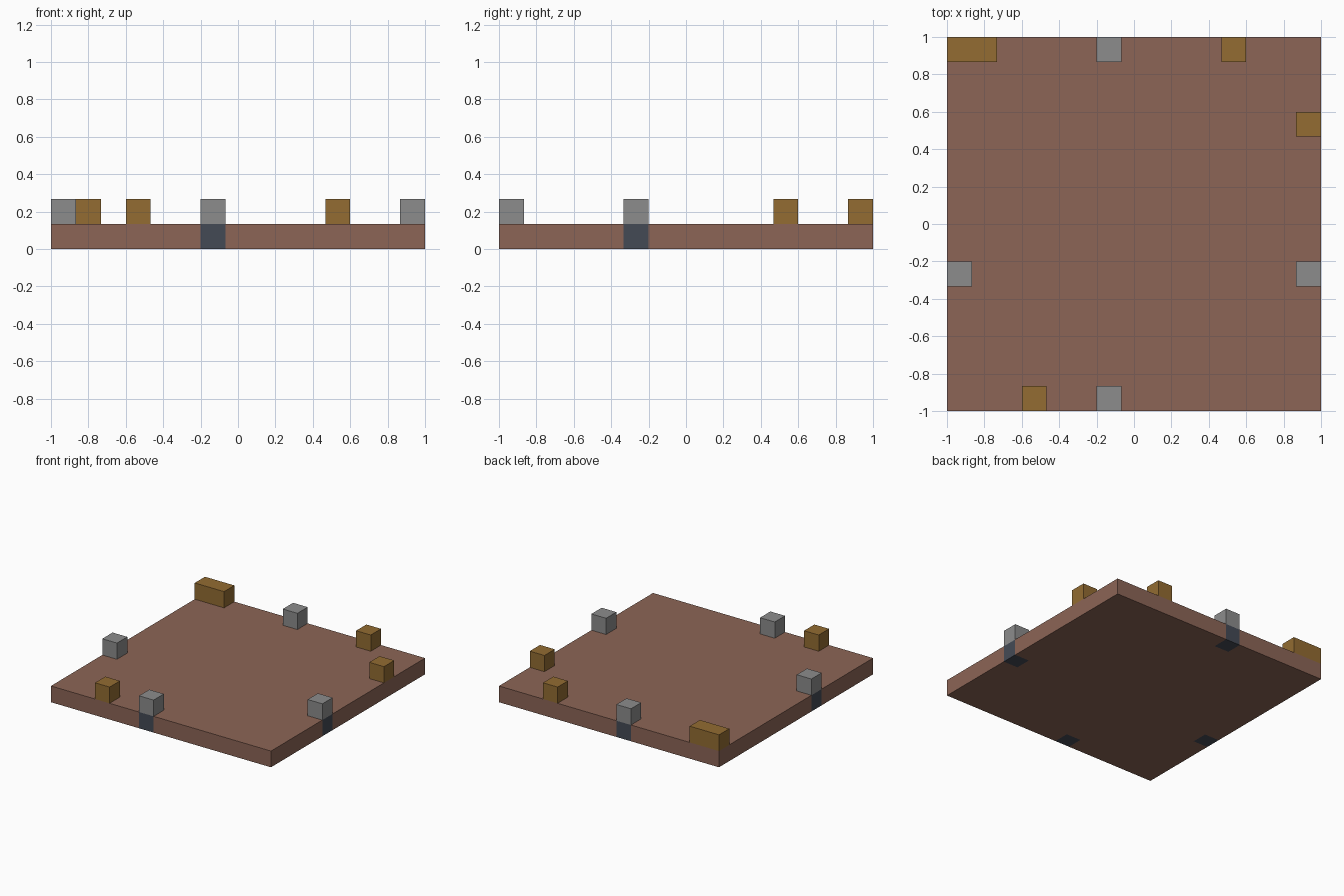
import bpy
import bmesh
from mathutils import Matrix, Vector

default = bpy.data.objects.get("Cube")
if default:
    bpy.data.objects.remove(default, do_unlink=True)

CELLS = 15
S = 2 / CELLS  # edge of one block


def material(name, rgb):
    """Flat material from 0-255 display values."""
    linear = [((c / 255 + 0.055) / 1.055) ** 2.4 for c in rgb] + [1]
    mat = bpy.data.materials.new(name)
    mat.use_nodes = True
    mat.diffuse_color = linear
    mat.node_tree.nodes["Principled BSDF"].inputs["Base Color"].default_value = linear
    return mat


brown = material("brown", (140, 101, 86))
grey = material("grey", (140, 140, 140))
slate = material("dark_slate", (68, 74, 85))
ochre = material("ochre", (147, 108, 50))


def finish(name, bm, mat):
    bmesh.ops.recalc_face_normals(bm, faces=bm.faces)
    mesh = bpy.data.meshes.new(name)
    bm.to_mesh(mesh)
    bm.free()
    mesh.materials.append(mat)
    obj = bpy.data.objects.new(name, mesh)
    bpy.context.collection.objects.link(obj)


def block(name, col, row, layer, mat, length=1):
    """Box filling grid cells, counted from the front -x corner."""
    bm = bmesh.new()
    centre = Vector((col + length / 2, row + 0.5, layer + 0.5)) * S - Vector((1, 1, 0))
    bmesh.ops.create_cube(bm, size=S, matrix=Matrix.Translation(centre)
                          @ Matrix.Diagonal((length, 1, 1, 1)))
    finish(name, bm, mat)


posts = {"front": (6, 0), "back": (6, 14), "right": (0, 5), "left": (14, 5)}

# Base slab with a notch for each post
bm = bmesh.new()
bmesh.ops.create_grid(bm, x_segments=CELLS, y_segments=CELLS, size=1)
notches = [f for f in bm.faces
           if tuple(int((c + 1) / S) for c in f.calc_center_median().xy) in posts.values()]
bmesh.ops.delete(bm, geom=notches, context='FACES')
extruded = bmesh.ops.extrude_face_region(bm, geom=bm.faces[:], use_keep_orig=True)
top = [v for v in extruded["geom"] if isinstance(v, bmesh.types.BMVert)]
bmesh.ops.translate(bm, verts=top, vec=(0, 0, S))
bmesh.ops.recalc_face_normals(bm, faces=bm.faces)
bmesh.ops.dissolve_limit(bm, angle_limit=0.01, verts=bm.verts[:], edges=bm.edges[:])
finish("base_slab", bm, brown)

# Posts: dark foot set into the slab, grey block above
for side, (col, row) in posts.items():
    block(side + "_post_foot", col, row, 0, slate)
    block(side + "_post_top", col, row, 1, grey)

# Ochre blocks resting on the rim
block("front_rim_block", 3, 0, 1, ochre)
block("back_rim_block", 11, 14, 1, ochre)
block("left_rim_block", 14, 11, 1, ochre)
block("corner_rim_block", 0, 14, 1, ochre, length=2)
